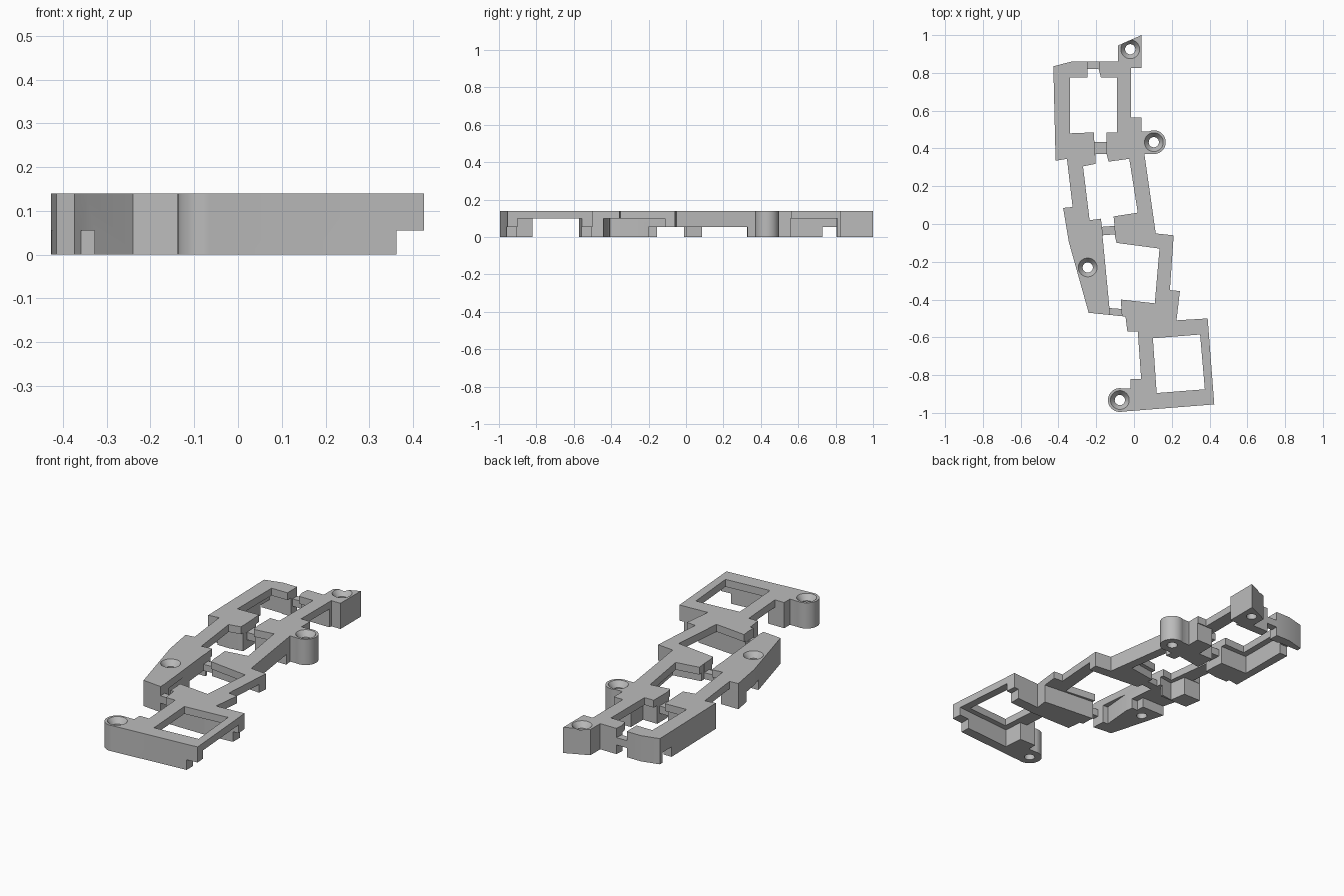
import bpy, bmesh, math

if "Cube" in bpy.data.objects:
    bpy.data.objects.remove(bpy.data.objects["Cube"])

H, PLATE, LOW = 0.14, 0.10, 0.055   # full height, underside of thin plate, underside of raised walls

grey = bpy.data.materials.new("light grey")
grey.diffuse_color = (0.5, 0.5, 0.5, 1)
grey.use_nodes = True
grey.node_tree.nodes["Principled BSDF"].inputs["Base Color"].default_value = grey.diffuse_color


def finish(bm, name):
    bmesh.ops.recalc_face_normals(bm, faces=bm.faces)
    me = bpy.data.meshes.new(name)
    bm.to_mesh(me)
    bm.free()
    ob = bpy.data.objects.new(name, me)
    bpy.context.collection.objects.link(ob)
    return ob


def prism(pts, z0, z1, name="cutter"):
    bm = bmesh.new()
    f = bm.faces.new([bm.verts.new((x, y, z0)) for x, y in pts])
    r = bmesh.ops.extrude_face_region(bm, geom=[f])
    for v in r["geom"]:
        if isinstance(v, bmesh.types.BMVert):
            v.co.z = z1
    return finish(bm, name)


def cone(x, y, r0, r1, z0, z1, name="cutter"):
    bm = bmesh.new()
    bmesh.ops.create_cone(bm, cap_ends=True, segments=40, radius1=r0, radius2=r1, depth=z1 - z0)
    bmesh.ops.translate(bm, vec=(x, y, (z0 + z1) / 2), verts=bm.verts)
    return finish(bm, name)


def box(x0, x1, y0, y1):
    return [(x0, y0), (x1, y0), (x1, y1), (x0, y1)]


def rect(cx, cy, deg, x0, x1, y0, y1):
    c, s = math.cos(math.radians(deg)), math.sin(math.radians(deg))
    return [(cx + x * c - y * s, cy + x * s + y * c) for x, y in box(x0, x1, y0, y1)]


def boolean(ob, other, op="DIFFERENCE"):
    m = ob.modifiers.new("bool", "BOOLEAN")
    m.operation, m.object, m.solver = op, other, "EXACT"
    bpy.context.view_layer.objects.active = ob
    bpy.ops.object.modifier_apply(modifier=m.name)
    bpy.data.objects.remove(other, do_unlink=True)


# Solid outline of the switch holder
outline = [(.04, 1), (.04, .825), (-.015, .825), (-.015, .565), (.04, .565), (.04, .49),
           (.105, .49), (.105, .372), (.055, .37), (.115, -.05), (.21, -.06), (.19, -.35),
           (.243, -.355), (.225, -.51), (.39, -.50), (.425, -.955), (-.07, -.994), (-.075, -.87),
           (-.018, -.87), (-.018, -.82), (.038, -.82), (.02, -.57), (-.035, -.57), (-.045, -.49),
           (-.24, -.47), (-.345, -.095), (-.375, .085), (-.325, .09), (-.355, .345),
           (-.415, .335), (-.427, .835), (-.33, .86), (-.085, .86), (-.085, .945)]
holder = prism(outline, 0, H, "switch_holder")

# Four key openings, right through
holes = [
    [(-.34, .775), (-.245, .775), (-.245, .82), (-.187, .82), (-.175, .775), (-.09, .775),
     (-.09, .485), (-.145, .485), (-.145, .435), (-.21, .435), (-.213, .485), (-.34, .48)],
    [(-.27, .305), (-.205, .318), (-.205, .37), (-.145, .37), (-.135, .33), (-.025, .345),
     (.02, .06), (-.108, .04), (-.103, -.01), (-.17, -.015), (-.175, .028), (-.235, .02)],
    [(-.167, -.06), (-.103, -.055), (-.092, -.1), (.135, -.13), (.11, -.42), (-.07, -.40),
     (-.066, -.45), (-.13, -.445)],
    [(.1, -.605), (.35, -.585), (.375, -.875), (.12, -.895)],
]
for h in holes:
    boolean(holder, prism(h, -.1, .3))

# Recesses under the thin plate around each opening
for pts in [box(-.375, -.06, .455, .805), box(-.2, .1, .56, .81),
            rect(-.128, .182, 9, -.155, .155, -.165, .165), box(-.6, -.2, .085, .325),
            rect(0, -.26, -5, -.15, .4, -.16, .165),
            rect(.235, -.745, 4.5, -.16, .4, -.17, .175), box(-.1, .2, -.82, -.571)]:
    boolean(holder, prism(pts, -.1, PLATE))

# Raised walls and wire notches along the bottom
for pts in [box(-.6, -.3, .73, .81), box(-.19, .4, -.2, .33), box(-.6, -.15, -.155, -.01),
            box(.362, .6, -1.1, -.4)]:
    boolean(holder, prism(pts, -.1, LOW))

# Narrow bridges between cells: cut away above and below
bridges = [[(-.245, .80), (-.187, .80), (-.18, .9), (-.245, .9)],
           [(-.21, .45), (-.145, .45), (-.145, .36), (-.205, .36)],
           [(-.17, -.005), (-.104, .0), (-.1, -.065), (-.165, -.07)],
           [(-.13, -.43), (-.066, -.43), (-.064, -.51), (-.13, -.51)]]
for b in bridges:
    boolean(holder, prism(b, .09, .3))
    boolean(holder, prism(b, -.1, .05))

# Screw bosses and countersunk holes
for x, y in [(.105, .433), (-.075, -.932)]:
    boolean(holder, cone(x, y, .063, .063, 0, H), "UNION")
for x, y in [(-.02, .925), (.105, .433), (-.245, -.23), (-.075, -.932)]:
    boolean(holder, cone(x, y, .027, .027, -.1, .3))
    boolean(holder, cone(x, y, .023, .051, .105, .1415))

holder.data.materials.clear()
holder.data.materials.append(grey)
for p in holder.data.polygons:
    p.material_index = 0
bpy.ops.object.select_all(action="DESELECT")
holder.select_set(True)
bpy.context.view_layer.objects.active = holder
bpy.ops.object.shade_smooth_by_angle(angle=math.radians(25))
